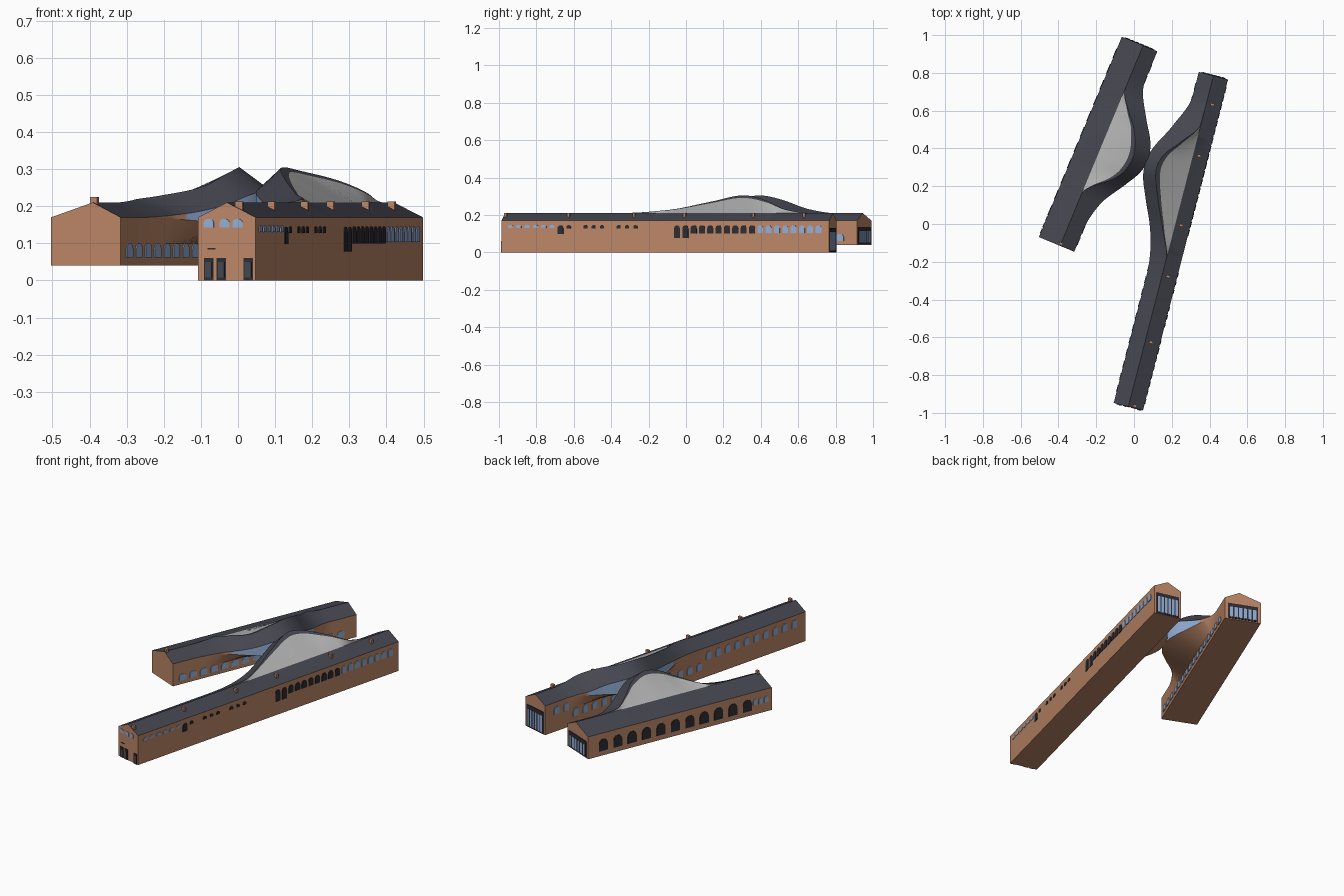
import bpy, bmesh
from mathutils import Vector

cube = bpy.data.objects.get("Cube")
if cube:
    bpy.data.objects.remove(cube, do_unlink=True)


def make_material(name, rgb):
    m = bpy.data.materials.new(name)
    m.use_nodes = True
    m.diffuse_color = (*rgb, 1)
    m.node_tree.nodes["Principled BSDF"].inputs["Base Color"].default_value = (*rgb, 1)
    return m


BRICK, SLATE, PANEL, GLASS, DARK = range(5)
MATERIALS = [
    make_material("brick", (0.50, 0.24, 0.135)),
    make_material("slate", (0.06, 0.06, 0.08)),
    make_material("pale_panel", (0.45, 0.45, 0.45)),
    make_material("blue_glass", (0.29, 0.42, 0.66)),
    make_material("dark_opening", (0.025, 0.025, 0.032)),
]
UP = Vector((0, 0, 1))
EAVE, RIDGE, SPRING = 0.17, 0.21, 0.10


def finish(name, bm, smooth=False):
    bmesh.ops.recalc_face_normals(bm, faces=bm.faces)
    mesh = bpy.data.meshes.new(name)
    bm.to_mesh(mesh)
    bm.free()
    obj = bpy.data.objects.new(name, mesh)
    bpy.context.collection.objects.link(obj)
    for m in MATERIALS:
        mesh.materials.append(m)
    if smooth:
        bpy.ops.object.select_all(action='DESELECT')
        obj.select_set(True)
        bpy.context.view_layer.objects.active = obj
        bpy.ops.object.shade_smooth_by_angle(angle=0.45)
    return obj


def curve(table, t):
    """Smooth interpolation through (position, value) pairs."""
    if t <= table[0][0] or t >= table[-1][0]:
        return 0.0
    n = len(table)

    def slope(i):
        if i in (0, n - 1):
            return 0.0
        (a, p), (b, q) = table[i - 1], table[i + 1]
        return (q - p) / (b - a)
    for i in range(n - 1):
        (a, p), (b, q) = table[i], table[i + 1]
        if a <= t <= b:
            d, u = b - a, (t - a) / (b - a)
            return max(0.0, (2*u**3 - 3*u**2 + 1)*p + (u**3 - 2*u**2 + u)*d*slope(i)
                       + (3*u**2 - 2*u**3)*q + (u**3 - u**2)*d*slope(i + 1))


class Building:
    """A long shed whose inner roof slope swells outward and upward."""

    def __init__(self, front, along, out, length, half, ground, ridge, eave_tab, ridge_tab, rise_tab):
        self.front, self.along, self.out = Vector(front), Vector(along), Vector(out)
        self.length, self.half, self.ground, self.ridge = length, half, ground, ridge
        self.tabs = eave_tab, ridge_tab, rise_tab

    def at(self, t, s, z=0.0):
        return self.front + self.along * t + self.out * s + UP * z

    def section(self, t):
        off, roff, rise = (curve(tab, t) for tab in self.tabs)
        h, r = self.half, self.ridge
        return off, [(-h, self.ground), (-h, EAVE), (r, RIDGE),
                     (r + 0.86 * roff, RIDGE + 0.86 * rise), (r + roff, RIDGE + rise),
                     (h + off, EAVE + 0.8 * rise), (h + off, EAVE - 0.13 * off),
                     (h, SPRING), (h, self.ground)]

    def build(self, name, steps=96):
        bm = bmesh.new()
        rings, offs = [], []
        for i in range(steps + 1):
            t = self.length * i / steps
            off, pts = self.section(t)
            offs.append(off)
            rings.append([bm.verts.new(self.at(t, s, z)) for s, z in pts])
        strips = [BRICK, SLATE, PANEL, SLATE, SLATE, GLASS, BRICK, BRICK, BRICK]
        for i in range(steps):
            a, b = rings[i], rings[i + 1]
            for k, mat in enumerate(strips):
                j = (k + 1) % len(a)
                f = bm.faces.new((a[k], a[j], b[j], b[k]))
                f.material_index = BRICK if mat == GLASS and offs[i] < 0.05 else mat
        for ring in (rings[0], rings[-1]):
            bm.faces.new([ring[k] for k in (0, 1, 2, 5, 7, 8)])
        bmesh.ops.remove_doubles(bm, verts=bm.verts, dist=0.0002)
        bmesh.ops.dissolve_degenerate(bm, edges=bm.edges, dist=0.0001)
        return finish(name, bm, True)


def plate(bm, base, u, n, width, z0, z1, mat, arched=True, lift=0.003):
    """Thin wall plate, with a round head if arched."""
    w = width / 2
    prof = [(-w, z0), (w, z0)]
    if arched:
        rise = min(w, (z1 - z0) * 0.4)
        prof += [(w * c, z1 - rise * (1 - q)) for c, q in
                 ((1, 0), (0.8, 0.6), (0.4, 0.92), (-0.4, 0.92), (-0.8, 0.6), (-1, 0))]
    else:
        prof += [(w, z1), (-w, z1)]
    back = [bm.verts.new(base + u * x + UP * z) for x, z in prof]
    face = [bm.verts.new(base + u * x + UP * z + n * lift) for x, z in prof]
    faces = [bm.faces.new(face)]
    for i in range(len(prof)):
        j = (i + 1) % len(prof)
        faces.append(bm.faces.new((back[i], back[j], face[j], face[i])))
    for f in faces:
        f.material_index = mat


def side(bm, b, sign, t, width, z0, z1, mat):
    plate(bm, b.at(t, sign * b.half), b.along, b.out * sign, width, z0, z1, mat)


def glazed_end(name, b, z0, z1, panes=6):
    bm = bmesh.new()
    w = b.half * 1.66
    base = b.at(b.length, 0)
    plate(bm, base, b.out, b.along, w, z0, z1, DARK, False)
    step = w * 0.94 / panes
    for i in range(panes):
        p = base + b.out * step * (i - (panes - 1) / 2)
        plate(bm, p, b.out, b.along, step * 0.68, z0 + 0.008, z1 - 0.022, GLASS, False, 0.005)
    finish(name, bm)


def chimney(name, pos, along, size, bottom, top):
    bm = bmesh.new()
    bmesh.ops.create_cube(bm, size=1)
    out = Vector((along.y, -along.x, 0))
    for v in bm.verts:
        x, y, z = v.co
        v.co = pos + out * x * size + along * y * size * 0.7 + UP * (bottom + (z + 0.5) * (top - bottom))
    finish(name, bm)


east = Building((-0.03, -0.967, 0), (0.249, 0.968, 0), (-0.968, 0.249, 0), 1.81, 0.08, 0.0, 0.0,
                [(0.7, 0), (0.84, 0.015), (0.96, 0.05), (1.1, 0.11), (1.22, 0.152), (1.34, 0.142),
                 (1.5, 0.063), (1.68, 0)],
                [(0.8, 0), (0.95, 0.055), (1.1, 0.12), (1.25, 0.17), (1.34, 0.15), (1.42, 0.085), (1.55, 0)],
                [(0.6, 0), (0.9, 0.018), (1.1, 0.06), (1.27, 0.095), (1.43, 0.065), (1.55, 0.02), (1.7, 0)])
west = Building((-0.41, -0.108, 0), (0.383, 0.924, 0), (0.924, -0.383, 0), 1.148, 0.1015, 0.04, 0.02,
                [(0.12, 0), (0.29, 0.032), (0.43, 0.113), (0.52, 0.161), (0.6, 0.174), (0.69, 0.15),
                 (0.8, 0.08), (0.92, 0.012), (1.0, 0)],
                [(0.3, 0), (0.36, 0.04), (0.43, 0.12), (0.5, 0.165), (0.6, 0.175), (0.72, 0.125),
                 (0.8, 0.06), (0.9, 0)],
                [(0.15, 0), (0.33, 0.012), (0.44, 0.04), (0.52, 0.075), (0.62, 0.095), (0.72, 0.075),
                 (0.85, 0.02), (1.0, 0)])
east.build("east_building")
west.build("west_building")

# East building: outer wall windows, grouped along its length
bm = bmesh.new()
for i in range(38):
    t = 0.05 + i * 0.046
    if t < 0.28:
        side(bm, east, -1, t, 0.028, 0.13, 0.148, GLASS)
    elif t < 0.36:
        side(bm, east, -1, t, 0.032, 0.098, 0.145, DARK)
    elif t < 0.8:
        if i % 4:
            side(bm, east, -1, t, 0.022, 0.128, 0.146, DARK)
    elif 0.95 < t < 1.05:
        side(bm, east, -1, t, 0.032, 0.078, 0.145, DARK)
    elif 1.05 < t < 1.42:
        side(bm, east, -1, t, 0.034, 0.1, 0.146, DARK)
    elif t > 1.42:
        side(bm, east, -1, t, 0.032, 0.104, 0.146, GLASS)
finish("east_outer_windows", bm)

# East building: inner wall windows, lower beneath the swell
bm = bmesh.new()
for i in range(26):
    t = 0.08 + i * 0.066
    z = 0.05 if 0.72 < t < 1.64 else 0.1
    side(bm, east, 1, t, 0.036, z, z + 0.045, GLASS)
finish("east_inner_windows", bm)

# East building: front doors and gable windows
bm = bmesh.new()
for s in (0.05, 0.015, -0.06):
    plate(bm, east.at(0, s), east.out, -east.along, 0.026, 0.0, 0.06, DARK, False)
    plate(bm, east.at(0, s), east.out, -east.along, 0.018, 0.008, 0.05, SLATE, False, 0.005)
for s in (0.05, 0.006, -0.03):
    plate(bm, east.at(0, s), east.out, -east.along, 0.028, 0.142, 0.166, GLASS)
plate(bm, east.at(0, 0.042), east.out, -east.along, 0.022, 0.083, 0.087, DARK, False)
finish("east_front_openings", bm)

# West building: large outer arches, small end windows, inner windows
bm = bmesh.new()
for i in range(11):
    side(bm, west, -1, west.length - 0.095 - i * 0.09, 0.055, 0.068, 0.137, DARK)
for i in range(3):
    side(bm, west, -1, 0.035 + i * 0.035, 0.024, 0.095, 0.13, GLASS)
finish("west_outer_arches", bm)
bm = bmesh.new()
for i in range(16):
    side(bm, west, 1, 0.06 + i * 0.066, 0.044, 0.062, 0.1, GLASS)
finish("west_inner_windows", bm)

# Glazed back ends
glazed_end("east_back_glazing", east, 0.002, 0.13)
glazed_end("west_back_glazing", west, 0.045, 0.137)

# Chimneys
for i, t in enumerate((0.012, 0.36, 0.72, 1.0, 1.38, 1.66)):
    chimney(f"east_chimney_{i + 1}", east.at(t, -0.032), east.along, 0.02, 0.185, 0.212)
chimney("west_chimney", west.at(0.012, 0.02), west.along, 0.02, 0.195, 0.225)
